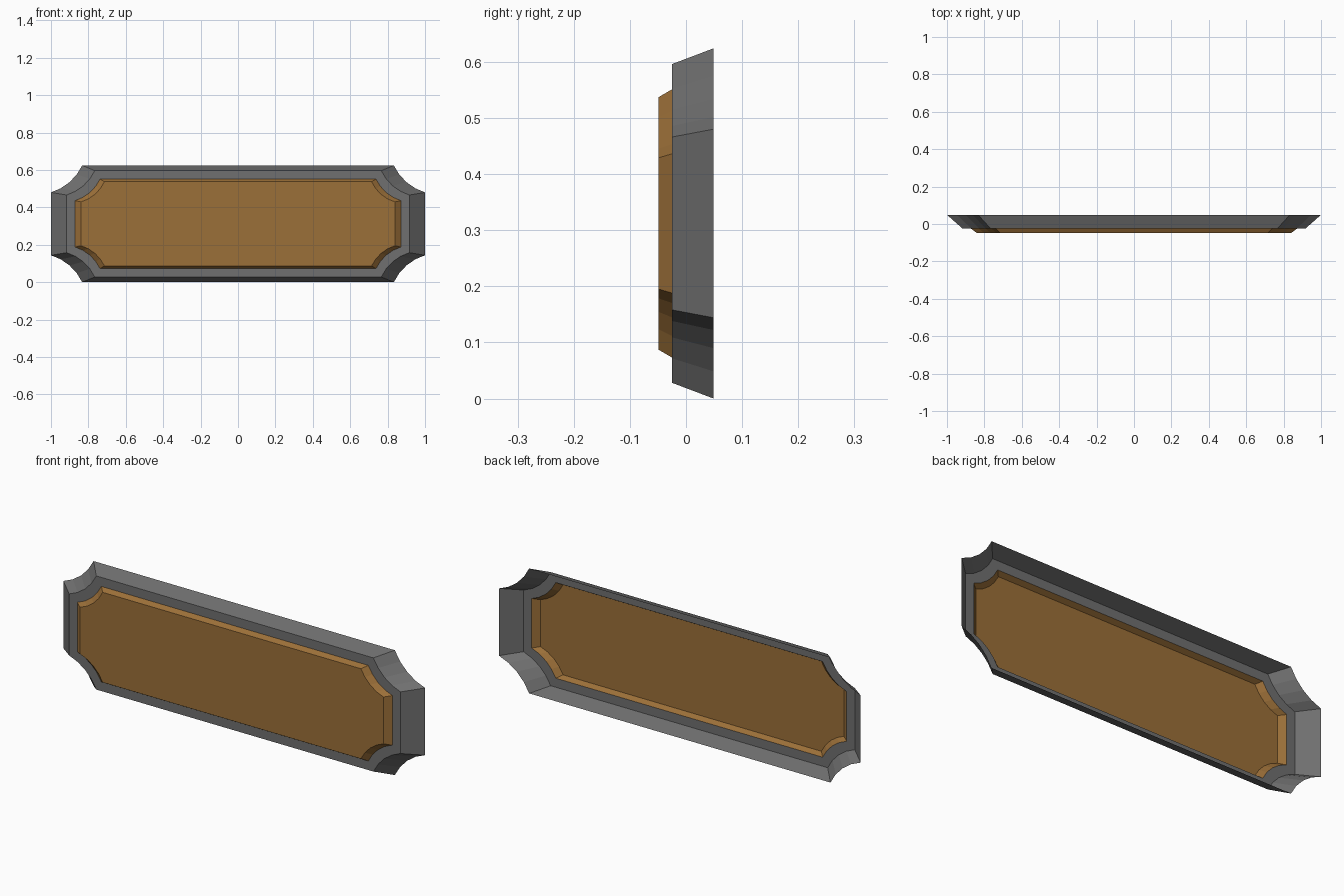
import bpy, bmesh, math
from mathutils import Vector

if "Cube" in bpy.data.objects:
    bpy.data.objects.remove(bpy.data.objects["Cube"])

CENTRE_Z = 0.312
SEGMENTS = 4
SWEEP = math.radians(48)


def outline(w, h, cx, cz):
    """Rectangle outline with scooped corners; (w, cz) and (cx, h) are the scoop ends."""
    a, b = Vector((w, cz)), Vector((cx, h))
    chord = b - a
    normal = Vector((chord.y, -chord.x)).normalized()
    if normal.x < 0:
        normal = -normal
    radius = chord.length / 2 / math.sin(SWEEP / 2)
    centre = (a + b) / 2 + normal * radius * math.cos(SWEEP / 2)
    along = chord.normalized()
    arc = []
    for i in range(SEGMENTS + 1):
        t = SWEEP * (i / SEGMENTS - 0.5)
        arc.append(centre - normal * radius * math.cos(t) + along * radius * math.sin(t))
    pts = []
    for sx, sz in ((1, 1), (-1, 1), (-1, -1), (1, -1)):
        run = arc if sx * sz > 0 else arc[::-1]
        pts += [(sx * p.x, sz * p.y) for p in run]
    return pts


def shell(name, sections, cap=False, colour=None):
    """Bridge successive outlines (y, outline sizes) from back to front."""
    bm = bmesh.new()
    rings = [[bm.verts.new((x, y, z + CENTRE_Z)) for x, z in outline(*size)]
             for y, size in sections]
    for r0, r1 in zip(rings, rings[1:]):
        n = len(r0)
        for i in range(n):
            j = (i + 1) % n
            bm.faces.new((r0[i], r1[i], r1[j], r0[j]))
    if cap:
        bm.faces.new(rings[-1])
    bm.normal_update()
    bmesh.ops.recalc_face_normals(bm, faces=bm.faces)
    # Open shell: make sure the faces look towards the front
    if sum(f.normal.y * f.calc_area() for f in bm.faces) > 0:
        bmesh.ops.reverse_faces(bm, faces=bm.faces)
    mesh = bpy.data.meshes.new(name)
    bm.to_mesh(mesh)
    bm.free()
    obj = bpy.data.objects.new(name, mesh)
    bpy.context.collection.objects.link(obj)
    mat = bpy.data.materials.new(name + "_colour")
    mat.diffuse_color = colour
    mat.use_nodes = True
    mat.node_tree.nodes["Principled BSDF"].inputs["Base Color"].default_value = mat.diffuse_color
    mesh.materials.append(mat)
    return obj


BACK, RIM, FRONT = 0.049, -0.025, -0.049
panel_edge = (0.871, 0.239, 0.738, 0.124)

# Grey frame: sloping outer side and flat front rim, open at the back
shell("frame", [(BACK, (1.0, 0.312, 0.833, 0.168)),
                (RIM, (0.916, 0.284, 0.766, 0.154)),
                (RIM, panel_edge)], colour=(0.16, 0.16, 0.16, 1))

# Brown raised panel with a bevelled edge
shell("panel", [(RIM, panel_edge),
                (FRONT, (0.839, 0.225, 0.714, 0.117))],
      cap=True, colour=(0.33, 0.16, 0.04, 1))
